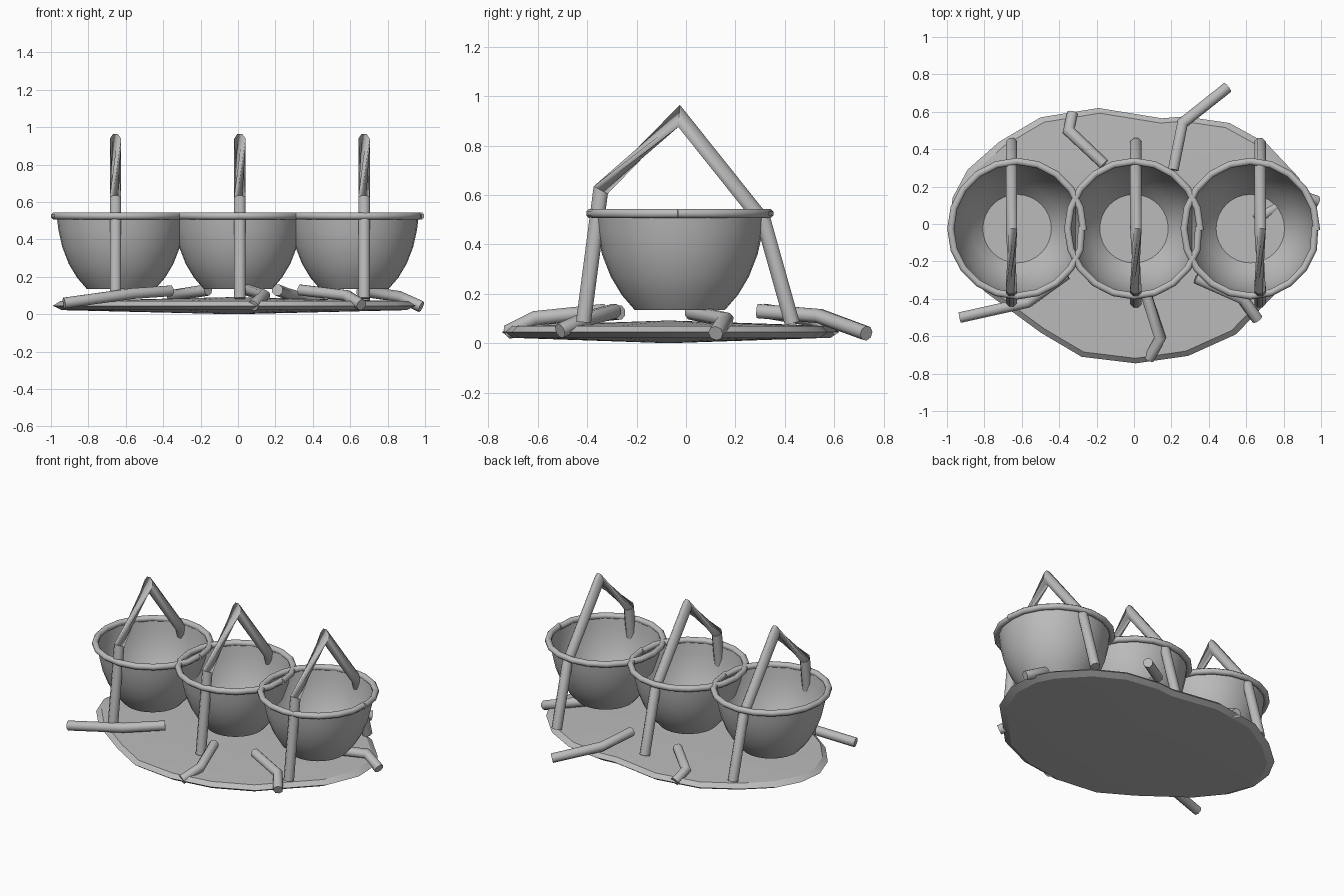
import bpy, bmesh, math
from mathutils import Vector

cube = bpy.data.objects.get("Cube")
if cube:
    bpy.data.objects.remove(cube, do_unlink=True)

grey = bpy.data.materials.new("plain_grey")
grey.use_nodes = True
colour = (0.5, 0.5, 0.5, 1)
grey.diffuse_color = colour
grey.node_tree.nodes["Principled BSDF"].inputs["Base Color"].default_value = colour


def finish(name, bm, angle):
    """Turn the bmesh into a shaded object."""
    bmesh.ops.recalc_face_normals(bm, faces=bm.faces)
    mesh = bpy.data.meshes.new(name)
    bm.to_mesh(mesh)
    bm.free()
    mesh.materials.append(grey)
    obj = bpy.data.objects.new(name, mesh)
    bpy.context.collection.objects.link(obj)
    bpy.ops.object.select_all(action="DESELECT")
    obj.select_set(True)
    bpy.context.view_layer.objects.active = obj
    bpy.ops.object.shade_smooth_by_angle(angle=math.radians(angle))
    return obj


def bridge(bm, a, b, shift=0):
    n = len(a)
    for i in range(n):
        j = (i + 1) % n
        bm.faces.new((a[i], a[j], b[(j + shift) % n], b[(i + shift) % n]))


def tube(name, points, radius, sides=8, twist_at=None, twist=0):
    """Mitred tube along a path; one segment may be twisted."""
    pts = [Vector(p) for p in points]
    dirs = [(b - a).normalized() for a, b in zip(pts, pts[1:])]
    bm = bmesh.new()
    rings = []
    side = dirs[0].cross(Vector((0, 0, 1))).normalized()
    for k, p in enumerate(pts):
        d = dirs[max(k - 1, 0)]
        plane = (d + dirs[min(k, len(dirs) - 1)]).normalized()
        side = (side - d * side.dot(d)).normalized()
        up = d.cross(side)
        ring = []
        for i in range(sides):
            a = math.tau * (i + 0.5) / sides
            off = (side * math.cos(a) + up * math.sin(a)) * radius
            # slide the point along the segment onto the mitre plane
            off -= d * (off.dot(plane) / d.dot(plane))
            ring.append(bm.verts.new(p + off))
        rings.append(ring)
    for k in range(len(rings) - 1):
        bridge(bm, rings[k], rings[k + 1], twist if k == twist_at else 0)
    bm.faces.new(rings[0])
    bm.faces.new(rings[-1])
    return finish(name, bm, 58)


# Thin lens-shaped base with an uneven outline
outline = [(-.19, .62), (-.5, .57), (-.72, .44), (-.89, .29), (-.97, .14), (-.99, -.03),
           (-.93, -.2), (-.8, -.36), (-.5, -.58), (-.28, -.71), (.01, -.745), (.29, -.705),
           (.545, -.59), (.69, -.44), (.86, -.27), (.95, -.05), (.94, .13), (.88, .25),
           (.71, .43), (.51, .54), (.27, .575), (.15, .565)]
cx, cy = -0.02, -0.07
bm = bmesh.new()
rings = [[bm.verts.new((cx + (x - cx) * s, cy + (y - cy) * s, z)) for x, y in outline]
         for s, z in [(0.95, 0.022), (1, 0.045), (0.96, 0.07)]]
bridge(bm, rings[0], rings[1])
bridge(bm, rings[1], rings[2])
for ring, z in ((rings[0], 0), (rings[2], 0.092)):
    tip = bm.verts.new((cx, cy, z))
    for a, b in zip(ring, ring[1:] + ring[:1]):
        bm.faces.new((a, b, tip))
finish("base_plate", bm, 20)

# Three open bowls, each with a rim ring and a bent handle
bowl_profile = [(0.183, 0.135), (0.235, 0.195), (0.28, 0.27),
                (0.315, 0.36), (0.335, 0.45), (0.345, 0.53)]
bowl_y = -0.025
for label, x, handle_x in (("right", -0.625, -0.655), ("middle", 0, 0.01), ("left", 0.622, 0.674)):
    bm = bmesh.new()
    rings = []
    for r, z in bowl_profile:
        rings.append([bm.verts.new((x + r * math.cos(math.tau * i / 32),
                                    bowl_y + r * math.sin(math.tau * i / 32), z))
                      for i in range(32)])
    for a, b in zip(rings, rings[1:]):
        bridge(bm, a, b)
    bm.faces.new(rings[0])
    finish(label + "_bowl", bm, 35)

    # rim is an open loop whose ends meet at the +x side
    rim = [(x + 0.355, bowl_y - 0.01, 0.525)]
    for i in range(1, 20):
        a = math.tau * i / 20
        rim.append((x + 0.355 * math.cos(a), bowl_y + 0.36 * math.sin(a), 0.525))
    rim.append((x + 0.345, bowl_y + 0.01, 0.525))
    tube(label + "_rim", rim, 0.02)

    handle = [(-.415, .085), (-.345, .62), (-.028, .92), (.315, .49), (.43, .08)]
    tube(label + "_handle", [(handle_x, y, z) for y, z in handle], 0.033,
         twist_at=1, twist=3)

# Bent sticks lying around the base
sticks = {
    "front_right": [(-.93, -.5, .06), (-.57, -.42, .11), (-.36, -.27, .125)],
    "front_middle": [(.08, -.72, .045), (.14, -.61, .1), (.05, -.33, .13)],
    "front_left": [(.33, -.29, .13), (.58, -.4, .1), (.66, -.51, .05)],
    "back_left": [(.21, .29, .13), (.26, .54, .11), (.5, .73, .04)],
    "back_right": [(-.33, .59, .05), (-.35, .5, .1), (-.16, .32, .13)],
    "side_left": [(.65, .02, .125), (.86, .16, .095), (.98, .12, .04)],
}
for label, path in sticks.items():
    tube(label + "_stick", path, 0.031)
